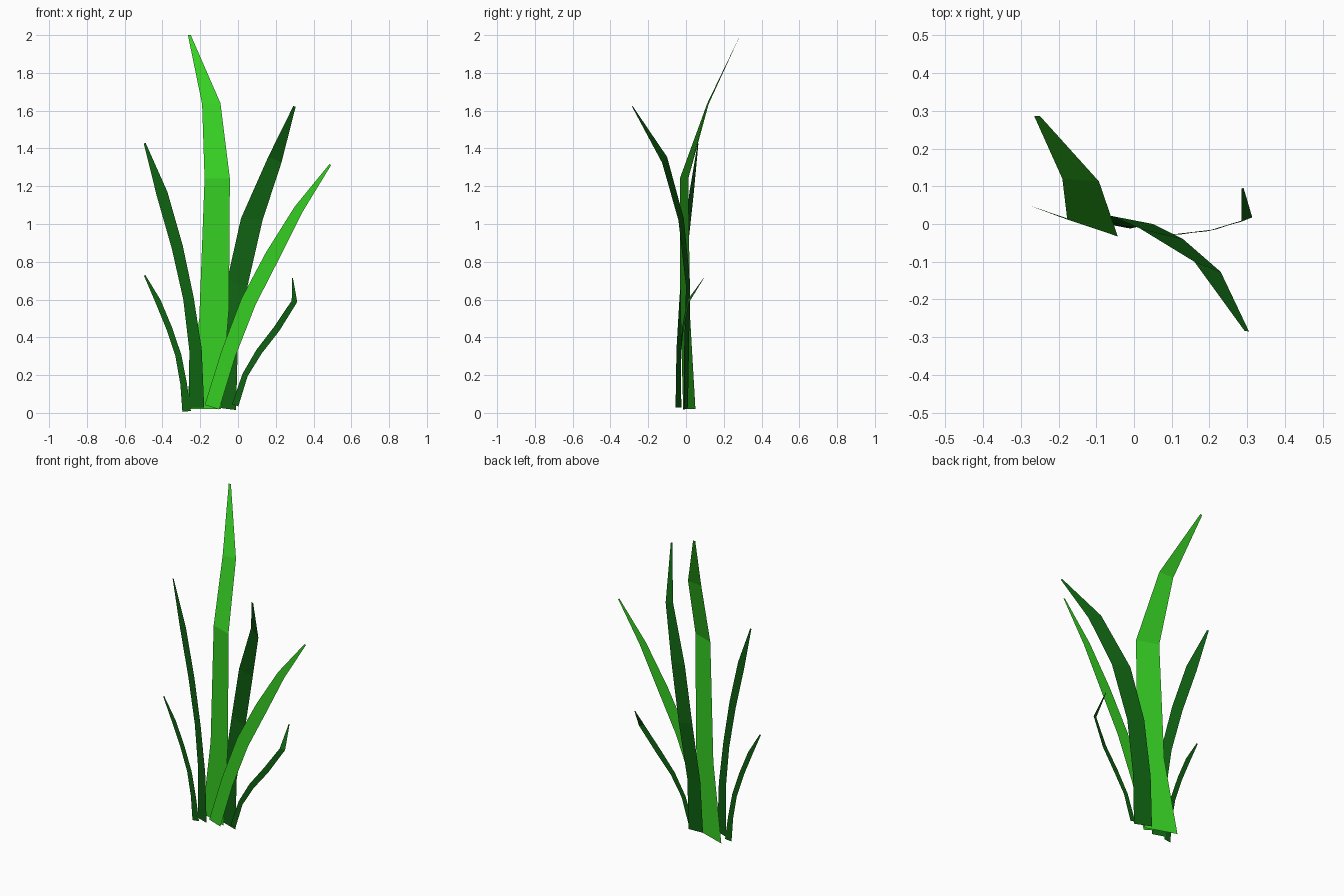
import bpy
from mathutils import Vector

if "Cube" in bpy.data.objects:
    bpy.data.objects.remove(bpy.data.objects["Cube"])


def material(name, rgb):
    m = bpy.data.materials.new(name)
    m.diffuse_color = (*rgb, 1)
    m.use_nodes = True
    m.node_tree.nodes["Principled BSDF"].inputs["Base Color"].default_value = m.diffuse_color
    return m


BRIGHT = material("bright green", (0.037, 0.62, 0.017))
DARK = material("dark green", (0.005, 0.125, 0.006))


def strip(name, left, right, mat):
    """Flat ribbon of quads between a left and a right edge, base to tip."""
    n = len(left)
    faces = [(i, n + i, n + i + 1, i + 1) for i in range(n - 1)]
    me = bpy.data.meshes.new(name)
    me.from_pydata(list(left) + list(right), [], faces)
    me.materials.append(mat)
    ob = bpy.data.objects.new(name, me)
    bpy.context.collection.objects.link(ob)


def blade(name, path, depth, mat):
    """Blade along (x, z, width) points; depth(x, z) gives y."""
    pts = [Vector((x, z)) for x, z, w in path]
    left, right = [], []
    for i, p in enumerate(pts):
        dirs = [(pts[j + 1] - pts[j]).normalized()
                for j in (i - 1, i) if 0 <= j < len(pts) - 1]
        t = sum(dirs, Vector((0, 0))).normalized()
        side = Vector((t.y, -t.x)) * path[i][2] / 2
        for edge, q in ((left, p - side), (right, p + side)):
            edge.append((q.x, depth(q.x, q.y), q.y))
    strip(name, left, right, mat)


# Tall centre blade, bending backwards at the top
strip("tall_blade",
      [(-.28, .05, .02), (-.205, .022, .5), (-.177, .012, 1.24),
       (-.19, .12, 1.635), (-.265, .287, 2.0)],
      [(-.09, -.015, .02), (-.048, -.03, .55), (-.043, -.033, 1.24),
       (-.093, .113, 1.64), (-.25, .287, 2.0)], BRIGHT)

# Dark blade behind, curling forward to the right
strip("right_rear_blade",
      [(-.125, .01, .03), (-.11, .016, .35), (-.058, .021, .7),
       (.016, -.012, 1.03), (.16, -.1, 1.355), (.293, -.283, 1.625)],
      [(-.01, -.012, .015), (-.002, -.01, .33), (.05, 0, .67),
       (.13, -.04, 1.02), (.23, -.127, 1.325), (.305, -.285, 1.62)], DARK)

# Dark left blade in a slanted plane
blade("left_blade",
      [(-.219, .028, .08), (-.225, .335, .066), (-.262, .605, .056),
       (-.322, .88, .06), (-.402, 1.16, .06), (-.494, 1.428, .01)],
      lambda x, z: .065 - .3785 * (x + .497), DARK)

# Small left blade
blade("small_left_blade",
      [(-.272, .008, .045), (-.288, .155, .035), (-.316, .305, .032),
       (-.365, .45, .031), (-.424, .592, .03), (-.494, .728, .008)],
      lambda x, z: -.03, DARK)

# Bright right blade
blade("right_front_blade",
      [(-.138, .03, .08), (-.052, .31, .079), (.055, .588, .082),
       (.183, .833, .077), (.321, 1.078, .05), (.489, 1.315, .01)],
      lambda x, z: -.033, BRIGHT)

# Small right blade with its tip turned back
blade("small_right_blade",
      [(-.015, .04, .035), (.037, .2, .03), (.112, .325, .034),
       (.205, .445, .035), (.299, .591, .03), (.288, .715, .005)],
      lambda x, z: -.028 + max(0, x - .1) ** 2 + .76 * max(0, z - .6), DARK)
